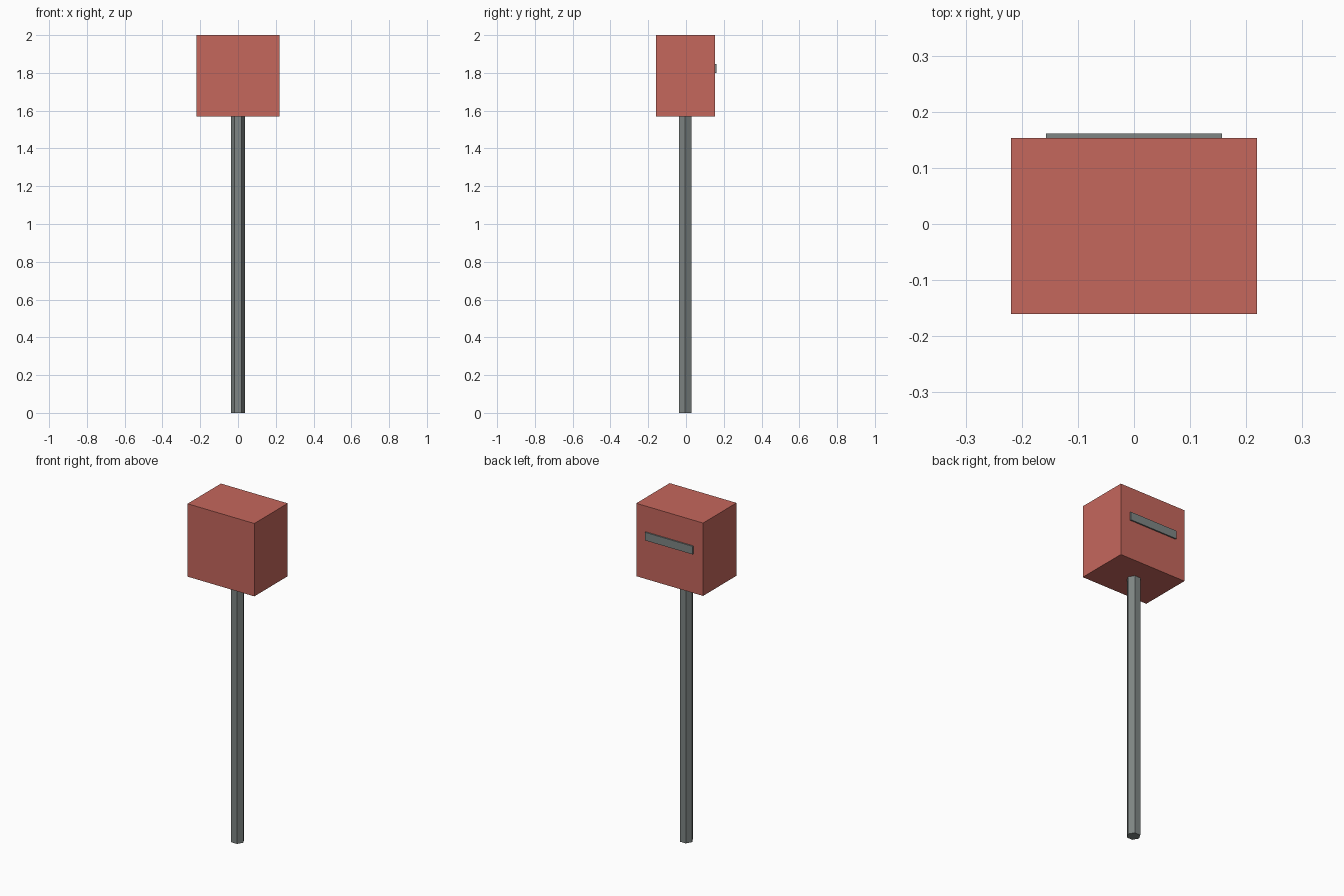
import bpy
import math

cube = bpy.data.objects.get("Cube")
if cube:
    bpy.data.objects.remove(cube, do_unlink=True)


def make_material(name, rgb):
    mat = bpy.data.materials.new(name)
    mat.use_nodes = True
    colour = (*rgb, 1.0)
    mat.diffuse_color = colour
    mat.node_tree.nodes["Principled BSDF"].inputs["Base Color"].default_value = colour
    return mat


def finish(name, mat):
    obj = bpy.context.object
    obj.name = name
    obj.data.name = name
    obj.data.materials.append(mat)
    return obj


def box(name, low, high, mat):
    centre = [(a + b) / 2 for a, b in zip(low, high)]
    bpy.ops.mesh.primitive_cube_add(size=1, location=centre)
    bpy.context.object.scale = [b - a for a, b in zip(low, high)]
    bpy.ops.object.transform_apply(location=False, rotation=False, scale=True)
    return finish(name, mat)


red = make_material("muted red", (0.56, 0.135, 0.108))
grey = make_material("metal grey", (0.21, 0.235, 0.23))

BOX_BOTTOM = 1.568
AXIS_Y = -0.004

# Six-sided pole with corners on the left and right
bpy.ops.mesh.primitive_cylinder_add(
    vertices=6, radius=0.038, depth=BOX_BOTTOM,
    location=(0, AXIS_Y, BOX_BOTTOM / 2), rotation=(0, 0, math.radians(30)))
finish("pole", grey)

# Box on top of the pole
box("mailbox_body", (-0.219, -0.16, BOX_BOTTOM), (0.219, 0.153, 2.0), red)

# Raised slot plate on the back face
box("slot_plate", (-0.157, 0.153, 1.80), (0.157, 0.161, 1.848), grey)
